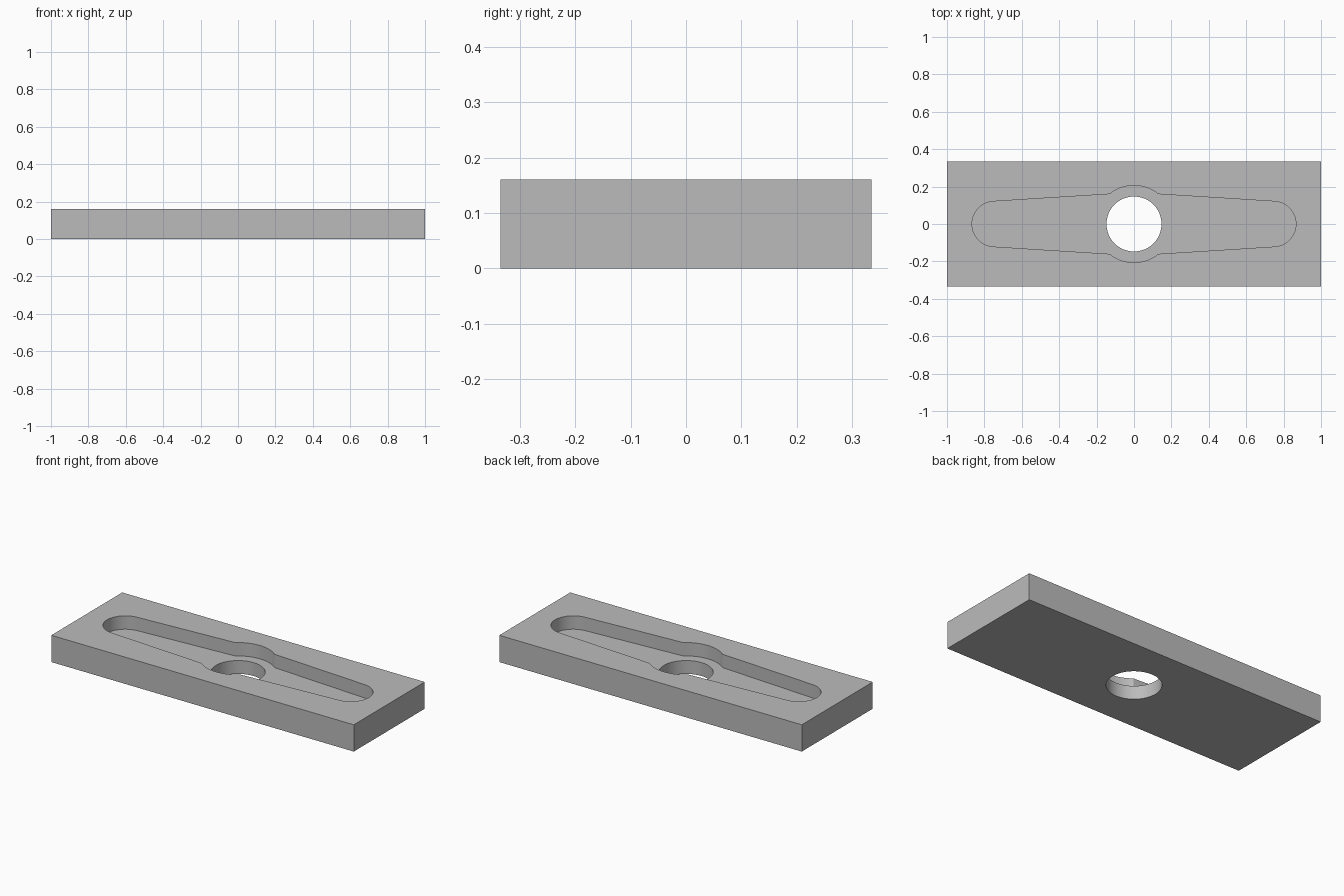
import bpy
import bmesh
from math import sin, cos, tau, pi, asin, atan2, sqrt

cube = bpy.data.objects.get("Cube")
if cube:
    bpy.data.objects.remove(cube, do_unlink=True)

LENGTH, WIDTH, HEIGHT = 2.0, 0.67, 0.16
FLOOR = 0.08
HOLE_R, HUB_R = 0.147, 0.206
END_X, END_R = 0.745, 0.121
SIDE_Y = 0.168          # height of the tapering side line at the middle

grey = bpy.data.materials.new("light_grey")
grey.use_nodes = True
colour = (0.5, 0.5, 0.5, 1.0)
grey.diffuse_color = colour
grey.node_tree.nodes["Principled BSDF"].inputs["Base Color"].default_value = colour


def arc(cx, r, start, end, steps):
    """Points on an arc about (cx, 0)."""
    angles = [start + (end - start) * i / steps for i in range(steps + 1)]
    return [(cx + r * cos(a), r * sin(a)) for a in angles]


def pocket_outline():
    """Tapered slot with round ends and a round hub in the middle."""
    slope = (SIDE_Y - END_R) / END_X
    tilt = pi / 2 - asin(slope)
    # where the tapering side meets the hub circle
    a, b, c = 1 + slope ** 2, -2 * slope * SIDE_Y, SIDE_Y ** 2 - HUB_R ** 2
    x = (-b + sqrt(b * b - 4 * a * c)) / (2 * a)
    meet = atan2(SIDE_Y - slope * x, x)
    half = arc(END_X, END_R, -tilt, tilt, 32) + arc(0, HUB_R, meet, pi - meet, 24)
    return half + [(-px, -py) for px, py in half]


bm = bmesh.new()


def ring(points, z):
    verts = [bm.verts.new((x, y, z)) for x, y in points]
    return [bm.edges.new((v, verts[i - 1])) for i, v in enumerate(verts)]


def wall(lower, upper):
    bmesh.ops.bridge_loops(bm, edges=lower + upper)


def flat(*rings):
    bmesh.ops.triangle_fill(bm, edges=sum(rings, []), use_beauty=True, use_dissolve=False)


# Outer block, pocket and through hole outlines
hx, hy = LENGTH / 2, WIDTH / 2
block = [(-hx, -hy), (hx, -hy), (hx, hy), (-hx, hy)]
pocket = pocket_outline()
hole = arc(0, HOLE_R, 0, tau, 64)[:-1]

block_low, block_top = ring(block, 0), ring(block, HEIGHT)
pocket_low, pocket_top = ring(pocket, FLOOR), ring(pocket, HEIGHT)
hole_low, hole_top = ring(hole, 0), ring(hole, FLOOR)

# Horizontal faces: underside, top rim and pocket floor
flat(block_low, hole_low)
flat(block_top, pocket_top)
flat(pocket_low, hole_top)

# Upright faces
wall(block_low, block_top)
wall(pocket_low, pocket_top)
wall(hole_low, hole_top)

bmesh.ops.recalc_face_normals(bm, faces=bm.faces[:])
mesh = bpy.data.meshes.new("slotted_plate")
bm.to_mesh(mesh)
bm.free()
mesh.materials.append(grey)

plate = bpy.data.objects.new("slotted_plate", mesh)
bpy.context.collection.objects.link(plate)
bpy.ops.object.select_all(action="DESELECT")
plate.select_set(True)
bpy.context.view_layer.objects.active = plate
bpy.ops.object.shade_smooth_by_angle(angle=pi / 8)
